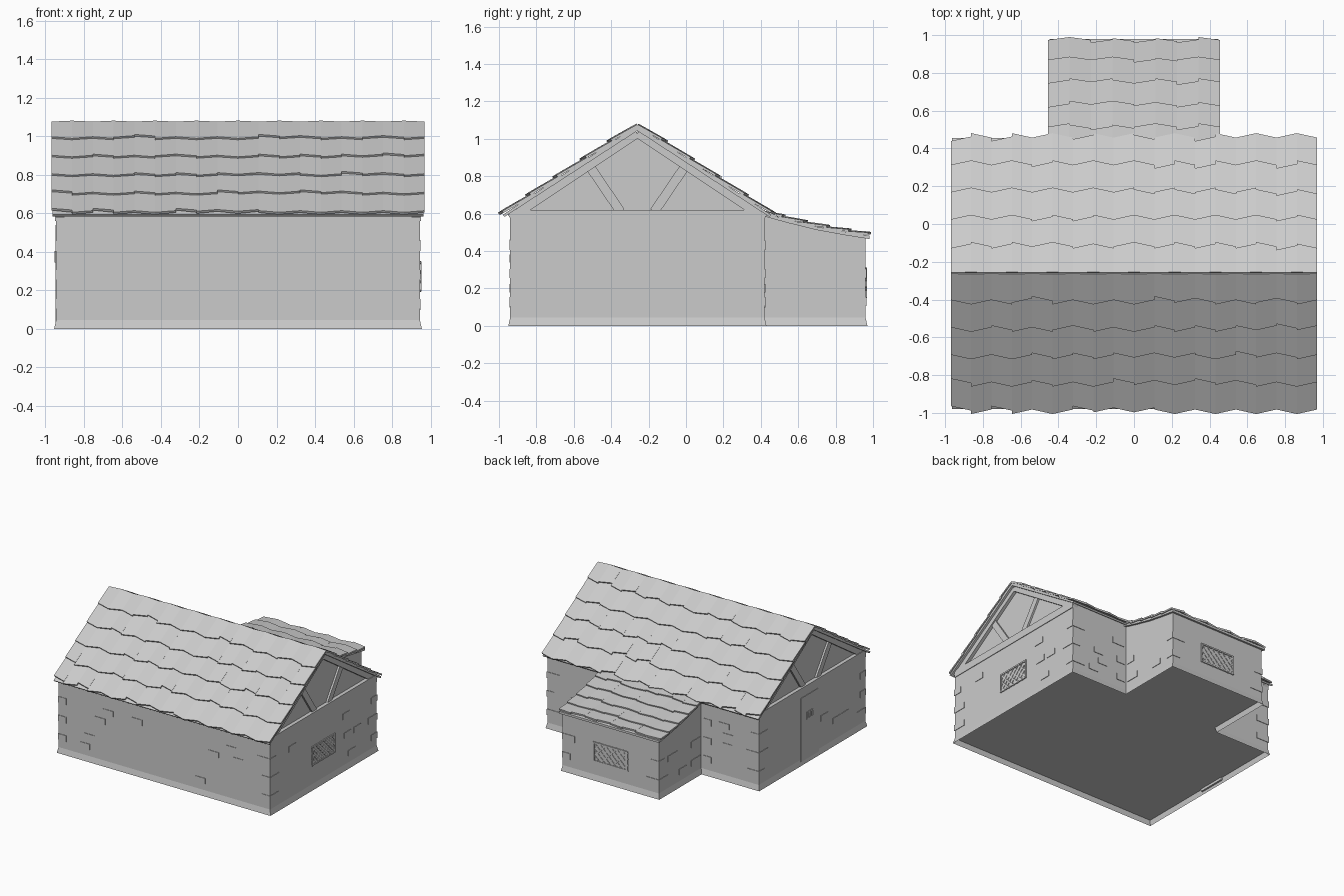
import bpy, random
from mathutils import Vector

if "Cube" in bpy.data.objects:
    bpy.data.objects.remove(bpy.data.objects["Cube"])

random.seed(4)


def add_mesh(name, verts, faces):
    import bmesh
    me = bpy.data.meshes.new(name)
    me.from_pydata(verts, [], faces)
    bm = bmesh.new()
    bm.from_mesh(me)
    bmesh.ops.recalc_face_normals(bm, faces=bm.faces)
    bm.to_mesh(me)
    bm.free()
    ob = bpy.data.objects.new(name, me)
    bpy.context.collection.objects.link(ob)
    return ob


def prism(name, prof, x):
    """Extrude a (y, z) profile from -x to x."""
    n = len(prof)
    v = [(s * x, y, z) for s in (-1, 1) for y, z in prof]
    f = [(i, (i + 1) % n, n + (i + 1) % n, n + i) for i in range(n)]
    return add_mesh(name, v, f + [tuple(range(n)), tuple(range(n, 2 * n))])


# wall planes: u runs along the wall, v is height, n is distance outward
PLANES = {
    "right": lambda u, v, n: (n, u, v),
    "left": lambda u, v, n: (-n, u, v),
    "back": lambda u, v, n: (u, n, v),
    "front": lambda u, v, n: (u, -n, v),
}
BOX = [(0, 1, 3, 2), (4, 5, 7, 6), (0, 1, 5, 4), (2, 3, 7, 6), (0, 2, 6, 4), (1, 3, 7, 5)]


def bars(name, plane, segs):
    """Flat bars on a wall; each is (u0, v0, u1, v1, width, n0, n1)."""
    V, F = [], []
    for u0, v0, u1, v1, w, n0, n1 in segs:
        d = Vector((u1 - u0, v1 - v0)).normalized()
        p = Vector((-d.y, d.x)) * w / 2
        b = len(V)
        for n in (n0, n1):
            for u, v in ((u0, v0), (u1, v1)):
                for s in (-1, 1):
                    V.append(PLANES[plane](u + s * p.x, v + s * p.y, n))
        F += [tuple(b + i for i in f) for f in BOX]
    return add_mesh(name, V, F)


# stone walls: T-shaped footprint with flared skirt and recessed floor
SIDE, FRONT, MID, BACK, EXT = 0.945, -0.94, 0.42, 0.96, 0.43


def ring(o, zs):
    s, e = SIDE + o, EXT + o
    pts = [(-s, FRONT - o), (s, FRONT - o), (s, MID + o), (e, MID + o),
           (e, BACK + o), (-e, BACK + o), (-e, MID + o), (-s, MID + o)]
    return [(x, y, z) for (x, y), z in zip(pts, zs)]


tops = [0.61, 0.61, 0.6, 0.6, 0.475, 0.475, 0.6, 0.6]
v = ring(0.01, [0] * 8) + ring(0, [0.045] * 8) + ring(0, tops)
f = [(r + i, r + (i + 1) % 8, r + 8 + (i + 1) % 8, r + 8 + i) for r in (0, 8) for i in range(8)]
add_mesh("walls", v, f)
add_mesh("floor", ring(-0.001, [0.04] * 8), [tuple(range(8))])

# gable infill, set back behind the timber frame
RY, RZ, EZ = -0.26, 1.073, 0.593
prism("gable_infill", [(-0.92, 0.58), (0.40, 0.58), (RY, 1.04)], 0.92)

# roof deck
T = 0.02
prism("roof_deck", [(-0.98, EZ), (RY, RZ), (0.455, EZ), (0.445, EZ - T + 0.01), (RY, RZ - T - 0.01),
                    (-0.97, EZ - T + 0.01)], 0.963)
curve = [(0.40, 0.608), (0.55, 0.567), (0.70, 0.530), (0.85, 0.503), (0.98, 0.482)]
prism("lean_to_deck", curve + [(y, z - 0.018) for y, z in reversed(curve)], 0.447)


def along(path, t):
    """Point and upward normal at parameter t on a (y, z) path."""
    n = len(path) - 1
    i = min(max(int(t * n), 0), n - 1)
    a, b = Vector(path[i]), Vector(path[i + 1])
    d = (b - a).normalized()
    nrm = Vector((-d.y, d.x))
    return a.lerp(b, t * n - i), nrm if nrm.y > 0 else -nrm


def tiles(name, path, x, cols, rows):
    """Overlapping rows of tiles with uneven slanted lower edges."""
    V, F = [], []
    for r in range(rows):
        for c in range(cols):
            jit = random.choice((0, 0, 0.012, 0.025)) if c % 2 == 0 else random.choice((0, 0, 0.012))
            b = len(V)
            for k in (c, c + 1):
                xx = -x + 2 * x * k / cols
                hump = 0.006 * (k % 2)
                t0 = max(0, r / rows - 0.04)
                t1 = (r + 1) / rows + 0.012 - jit - 0.028 * (k % 2 == 0)
                for t, lift in ((t0, 0.004), (t1, 0.016)):
                    p, nm = along(path, t)
                    for h in (lift + hump, lift - 0.012 + hump * 0.5):
                        q = p + nm * h
                        V.append((xx, q.x, q.y))
            F += [tuple(b + i for i in fc) for fc in BOX]
    return add_mesh(name, V, F)


tiles("front_roof_tiles", [(RY, RZ), (-0.985, EZ)], 0.97, 18, 5)
tiles("back_roof_tiles", [(RY, RZ), (0.46, EZ)], 0.97, 18, 5)
tiles("lean_to_tiles", curve, 0.455, 8, 5)

# timber framing on both gables
for s in ("right", "left"):
    segs = [(FRONT, 0.59, MID, 0.59, 0.06, 0.90, 0.95)]
    for e in (-0.94, 0.42):
        z = RZ - (RZ - EZ) / 0.72 * abs(e - RY)
        segs.append((e, z - 0.045, RY, RZ - 0.045, 0.045, 0.90, 0.945))
    for d in (-1, 1):
        segs.append((RY + d * 0.09, 0.61, RY + d * 0.26, 0.86, 0.05, 0.90, 0.935))
    bars("gable_timbers_" + s, s, segs)


def lattice_window(name, plane, u0, u1, v0, v1, n):
    w, segs = 0.012, []
    a, b = n - 0.01, n + 0.008
    for vv in (v0 + w / 2, v1 - w / 2):
        segs.append((u0, vv, u1, vv, w, a, b))
    for uu in (u0 + w / 2, u1 - w / 2):
        segs.append((uu, v0, uu, v1, w, a, b))
    # diagonal bars clipped to the frame
    h, step = v1 - v0, 0.05
    for s in (1, -1):
        for i in range(-4, 11):
            c = u0 + i * step
            ta, tb = (0, h) if s == 1 else (-h, 0)
            lo, hi = max(u0, c + min(0, ta)), min(u1, c + max(0, tb))
            if s == -1:
                c2 = c
                lo, hi = max(u0, c2 - h), min(u1, c2)
            if hi - lo > 0.01:
                z = (lambda u: v0 + (u - c)) if s == 1 else (lambda u: v0 + (c - u))
                segs.append((lo, z(lo), hi, z(hi), 0.01, a, n + 0.005))
    bars(name, plane, segs)


lattice_window("side_window", "right", -0.41, -0.115, 0.195, 0.35, SIDE)
lattice_window("lean_to_window", "back", -0.155, 0.155, 0.15, 0.31, BACK)

# plank door with a small barred opening on the left side
door = [(-0.225, 0.02, -0.225, 0.54, 0.23, SIDE - 0.01, SIDE + 0.004)]
for vv in (0.35, 0.40):
    door.append((-0.265, vv, -0.185, vv, 0.01, SIDE, SIDE + 0.009))
for uu in (-0.26, -0.237, -0.213, -0.19):
    door.append((uu, 0.35, uu, 0.40, 0.008, SIDE, SIDE + 0.009))
bars("door", "left", door)


# slightly raised stones scattered on the walls and at corners
def stones(name, plane, u0, u1, n, count, top, avoid=None):
    segs = []
    for u, sg in ((u0, 1), (u1, -1)):
        for vv in (0.13, 0.28, 0.43):
            L = random.choice((0.07, 0.11))
            if vv < top:
                segs.append((u - sg * 0.004, vv, u + sg * L, vv, 0.05, n - 0.01, n + 0.004))
    for _ in range(count):
        u, vv = random.uniform(u0 + 0.15, u1 - 0.2), random.choice((0.12, 0.2, 0.28, 0.36, 0.44))
        if vv < top and not (avoid and avoid[0] - 0.12 < u < avoid[1] + 0.02):
            segs.append((u, vv, u + 0.09, vv, 0.045, n - 0.01, n + 0.004))
    bars(name, plane, segs)


stones("front_stones", "front", -SIDE, SIDE, -FRONT, 9, 0.6)
stones("right_stones", "right", FRONT, MID, SIDE, 7, 0.6, (-0.41, -0.11))
stones("left_stones", "left", FRONT, MID, SIDE, 7, 0.6, (-0.34, -0.11))
stones("lean_to_back_stones", "back", -EXT, EXT, BACK, 4, 0.42, (-0.16, 0.16))
for s, a, b in (("left", -SIDE, -EXT - 0.02), ("right", EXT + 0.02, SIDE)):
    stones("back_stones_" + s, "back", a, b, MID, 3, 0.5)
    stones("lean_to_side_stones_" + s, s, MID + 0.02, BACK, EXT, 3, 0.42)
